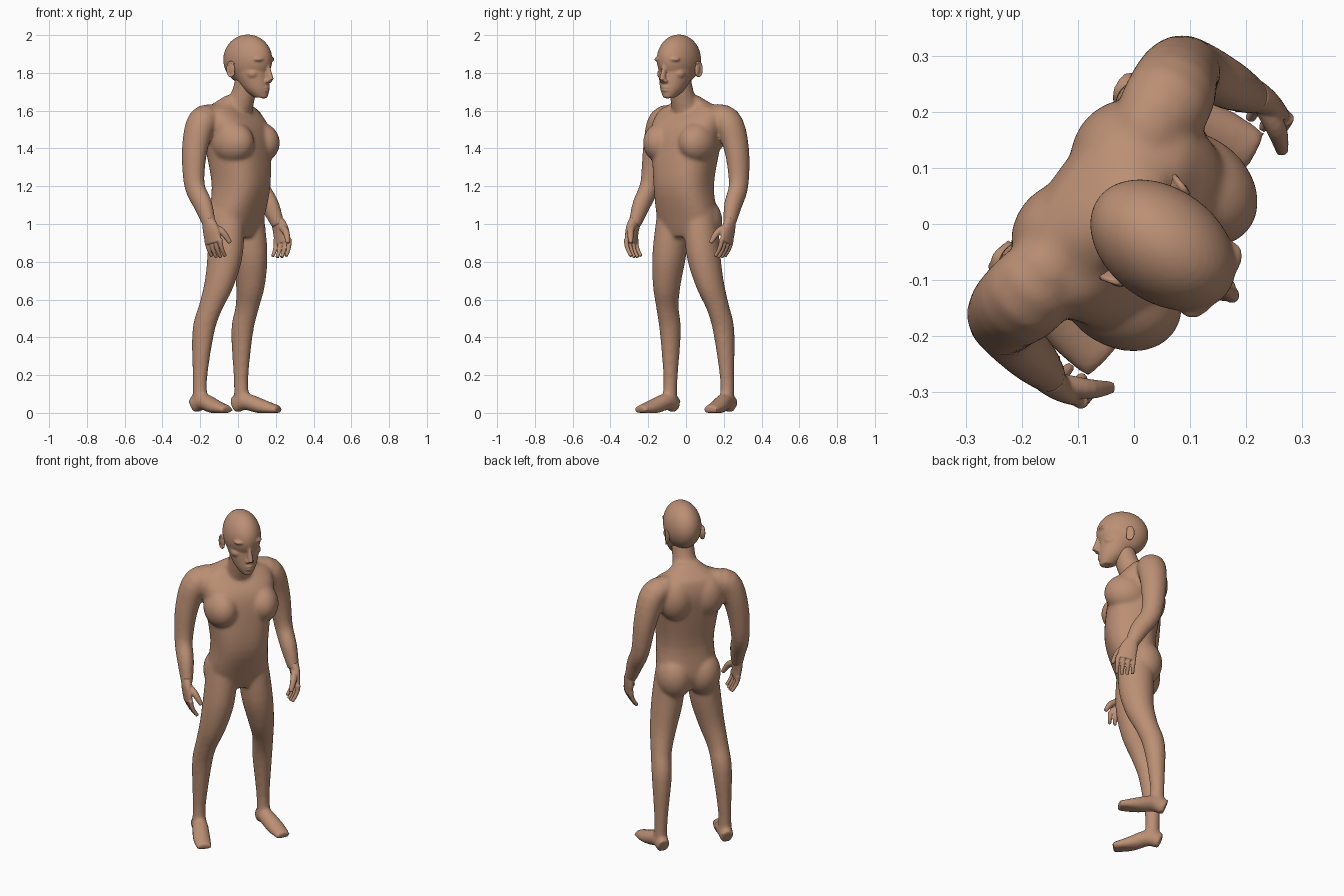
import bpy, bmesh, math
from mathutils import Vector, Matrix

cube = bpy.data.objects.get("Cube")
if cube:
    bpy.data.objects.remove(cube)

skin = bpy.data.materials.new("skin brown")
skin.use_nodes = True
skin.diffuse_color = (.5, .275, .175, 1)
skin.node_tree.nodes["Principled BSDF"].inputs["Base Color"].default_value = skin.diffuse_color

# The figure is shaped facing the front, then stands turned to its left
TURN = Matrix.Rotation(math.radians(54), 4, "Z")
SIDES = {"left": 1, "right": -1}


def smooth_path(rows, steps=4):
    """Add rows along a Catmull-Rom curve through the given rows."""
    out = []
    last = len(rows) - 1
    for i in range(last):
        before, start, end, after = rows[max(i - 1, 0)], rows[i], rows[i + 1], rows[min(i + 2, last)]
        for k in range(steps):
            t = k / steps
            out.append([b + t / 2 * (c - a + t * (2 * a - 5 * b + 4 * c - d + t * (3 * b - a - 3 * c + d)))
                        for a, b, c, d in zip(before, start, end, after)])
    return out + [rows[last]]


def loft(bm, rows, side=1, upright=False, power=2, sides=24):
    """Skin sections of (left, forward, up, width radius, depth radius), never below the floor."""
    rows = smooth_path(rows)
    points = [Vector((left * side, -forward, up)) for left, forward, up, width, depth in rows]
    rings = []
    for i, point in enumerate(points):
        along = Vector((0, 0, 1))
        if not upright:
            along = (points[min(i + 1, len(points) - 1)] - points[max(i - 1, 0)]).normalized()
        across = Vector((1, 0, 0))
        across = (across - along * across.dot(along)).normalized()
        through = along.cross(across)
        width, depth = rows[i][3:]
        ring = []
        for k in range(sides):
            c, s = math.cos(math.tau * k / sides), math.sin(math.tau * k / sides)
            corner = (point + across * math.copysign(abs(c) ** (2 / power), c) * width
                      + through * math.copysign(abs(s) ** (2 / power), s) * depth)
            corner.z = max(corner.z, 0)
            ring.append(bm.verts.new(corner))
        rings.append(ring)
    for lower, upper in zip(rings, rings[1:]):
        for k in range(sides):
            j = (k + 1) % sides
            bm.faces.new((lower[k], lower[j], upper[j], upper[k]))
    bm.faces.new(reversed(rings[0]))
    bm.faces.new(rings[-1])


def limb(bm, rows, side=1, first=1, final=1, upright=False):
    """Loft of (left, forward, up, radius); depth against width runs from first to final."""
    share = (final - first) / (len(rows) - 1)
    loft(bm, [(*row, row[-1] * (first + share * i)) for i, row in enumerate(rows)], side, upright)


def ball(bm, centre, radii, side=1):
    left, forward, up = centre
    place = Matrix.Translation((left * side, -forward, up)) @ Matrix.Diagonal((*radii, 1))
    bmesh.ops.create_uvsphere(bm, u_segments=40, v_segments=24, radius=1, matrix=place)


def finish(name, bm, voxel, iterations):
    """Turn the part, fuse its volumes into one skin and soften the joins."""
    bmesh.ops.recalc_face_normals(bm, faces=bm.faces)
    bm.transform(TURN)
    mesh = bpy.data.meshes.new(name)
    bm.to_mesh(mesh)
    bm.free()
    mesh.materials.append(skin)
    obj = bpy.data.objects.new(name, mesh)
    bpy.context.collection.objects.link(obj)
    fuse = obj.modifiers.new("fuse", "REMESH")
    fuse.mode = "VOXEL"
    fuse.voxel_size = voxel
    fuse.use_smooth_shade = True
    soften = obj.modifiers.new("soften", "SMOOTH")
    soften.iterations = iterations


# Trunk sections: height, half width, front, back
body = bmesh.new()
trunk = [(.93, .12, .07, -.1), (1.02, .165, .105, -.13), (1.2, .155, .16, -.12),
         (1.4, .18, .15, -.15), (1.52, .205, .12, -.165), (1.6, .19, .05, -.15),
         (1.635, .12, .03, -.12), (1.68, .06, .04, -.06)]
loft(body, [(0, (front + back) / 2, up, half, (front - back) / 2)
            for up, half, front, back in trunk], upright=True, power=2.5, sides=40)

# Neck, leaning forward
limb(body, [(0, -.03, 1.56, .09), (0, .03, 1.67, .066), (0, .06, 1.77, .062)])

for side in SIDES.values():
    # Chest, shoulder blade and buttock, sunk so they only swell the trunk
    ball(body, (.115, .05, 1.43), (.095, .122, .11), side)
    ball(body, (.09, -.09, 1.5), (.1, .09, .13), side)
    ball(body, (.08, -.045, 1.01), (.1, .105, .13), side)
    # Arm from shoulder to wrist
    limb(body, [(.1, -.07, 1.565, .065), (.21, -.08, 1.545, .075), (.265, -.09, 1.4, .064),
                (.29, -.075, 1.21, .05), (.3, -.01, 1.1, .045), (.31, .04, .99, .03)],
         side, first=1.05, final=1.2)
    # Leg from hip to ankle
    limb(body, [(.085, -.01, 1.06, .085), (.11, -.003, .85, .086), (.14, -.02, .69, .072),
                (.165, -.06, .56, .057), (.175, -.1, .43, .054), (.185, -.115, .18, .036),
                (.187, -.11, .05, .039)], side, first=1.15, final=1.1)
    # Foot from heel to toes, turned outward
    limb(body, [(.185, -.16, .04, .036), (.19, -.09, .06, .043), (.215, .01, .03, .049),
                (.23, .1, .015, .042)], side, first=1.3, final=.55)
finish("body", body, voxel=.009, iterations=12)

# Head: skull and jaw
head = bmesh.new()
ball(head, (0, .064, 1.87), (.101, .143, .133))
limb(head, [(0, .15, 1.67, .03), (0, .12, 1.715, .062), (0, .09, 1.79, .086),
            (0, .08, 1.86, .093)], first=1.2, final=1.15, upright=True)
# Nose, lips and chin
limb(head, [(0, .19, 1.85, .011), (0, .2, 1.81, .012), (0, .212, 1.76, .016)],
     first=1.2, final=1.3)
for up, half in ((1.723, .026), (1.708, .022)):
    ball(head, (0, .186, up), (half, .014, .008))
ball(head, (0, .168, 1.682), (.026, .022, .018))
# Nostrils, brows, eyes and cheekbones
for side in SIDES.values():
    ball(head, (.012, .2, 1.757), (.011, .013, .011), side)
    ball(head, (.04, .168, 1.872), (.04, .03, .015), side)
    ball(head, (.037, .167, 1.838), (.018, .018, .009), side)
    ball(head, (.05, .13, 1.795), (.035, .038, .03), side)
finish("head", head, voxel=.005, iterations=7)

for label, side in SIDES.items():
    # Ear: a plate with a raised rim that leans out toward the back
    ear = bmesh.new()
    ball(ear, (.098, .03, 1.82), (.012, .02, .036), side)
    rim = []
    for k in range(13):
        angle = math.radians(24 * k - 60)
        swing = math.sin(angle)
        rim.append((.104 + .006 * swing, .03 - .02 * swing, 1.82 - .038 * math.cos(angle), .006))
    limb(ear, rim, side)
    finish(label + "_ear", ear, voxel=.004, iterations=2)

    # Hand: palm facing inward, four bent fingers and a thumb
    hand = bmesh.new()
    limb(hand, [(.31, .03, 1.02, .03), (.315, .05, .97, .024), (.312, .067, .9, .018)],
         side, first=1.2, final=2.9)
    for finger in range(4):
        forward = .022 + .029 * finger
        length = .1 - .006 * abs(finger - 1.5)
        bend = [k / 3 for k in range(4)]
        limb(hand, [(.312 - .038 * t * t, forward + .006 * t, .92 - length * t, .0135 - .004 * t)
                    for t in bend], side)
    limb(hand, [(.305, .065, .985, .018), (.285, .108, .955, .018), (.26, .138, .9, .011)], side)
    finish(label + "_hand", hand, voxel=.004, iterations=3)
